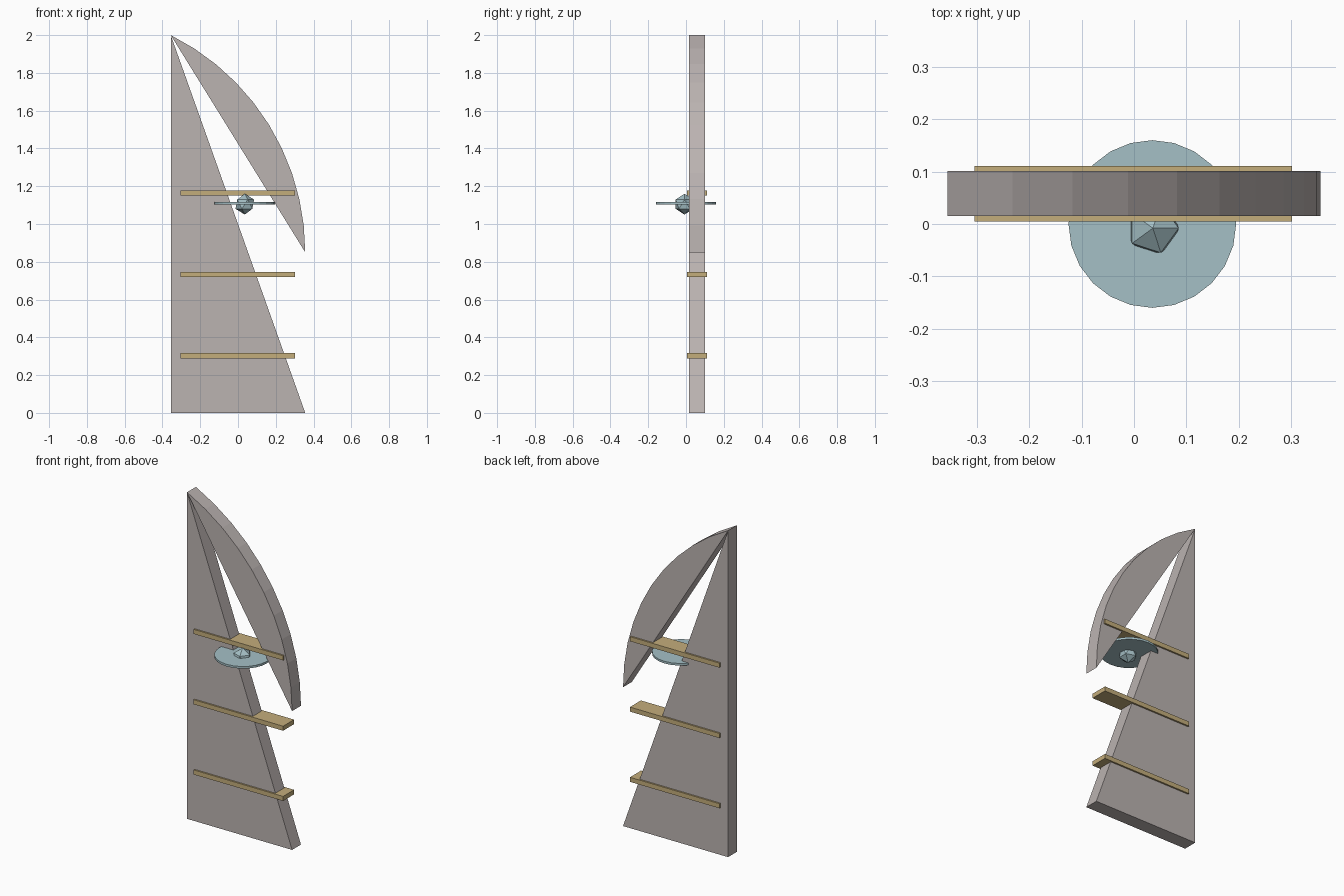
import bpy, bmesh, math

if "Cube" in bpy.data.objects:
    bpy.data.objects.remove(bpy.data.objects["Cube"])


def material(name, rgb):
    m = bpy.data.materials.new(name)
    m.diffuse_color = [((c / 255 + 0.055) / 1.055) ** 2.4 for c in rgb] + [1]
    m.use_nodes = True
    m.node_tree.nodes["Principled BSDF"].inputs["Base Color"].default_value = m.diffuse_color
    return m


grey = material("warm grey", (187, 179, 177))
brass = material("tan brass", (196, 173, 123))
blue = material("pale blue metal", (165, 192, 198))


def prism(name, profile, y0, y1, mat):
    """Extrude an x/z outline from y0 to y1."""
    bm = bmesh.new()
    face = bm.faces.new([bm.verts.new((x, y0, z)) for x, z in profile])
    ext = bmesh.ops.extrude_face_region(bm, geom=[face])
    bmesh.ops.translate(bm, vec=(0, y1 - y0, 0),
                        verts=[v for v in ext["geom"] if isinstance(v, bmesh.types.BMVert)])
    bmesh.ops.recalc_face_normals(bm, faces=bm.faces)
    mesh = bpy.data.meshes.new(name)
    bm.to_mesh(mesh)
    bm.free()
    obj = bpy.data.objects.new(name, mesh)
    bpy.context.collection.objects.link(obj)
    mesh.materials.append(mat)
    return obj


# Triangular door panel
W, SPRING, TOP = 0.356, 0.85, 2.0
Y0, Y1 = 0.015, 0.101
prism("door_panel", [(-W, 0), (W, 0), (-W, TOP)], Y0, Y1, grey)

# Arched segment: half of a pointed arch closed by its chord
rise = TOP - SPRING
R = ((2 * W) ** 2 + rise ** 2) / (4 * W)
sweep = math.asin(rise / R)
arc = [(W - R + R * math.cos(sweep * i / 10), SPRING + R * math.sin(sweep * i / 10))
       for i in range(11)]
prism("arched_segment", arc, Y0, Y1, grey)

# Three cross straps
for i, z in enumerate((0.303, 0.733, 1.164)):
    prism(f"strap_{i + 1}", [(-0.304, z - 0.014), (0.302, z - 0.014),
                             (0.302, z + 0.014), (-0.304, z + 0.014)], 0.005, 0.111, brass)

# Flat round handle plate
bpy.ops.mesh.primitive_cylinder_add(vertices=24, radius=0.16, depth=0.013,
                                    location=(0.035, 0, 1.111))
plate = bpy.context.object
plate.name = "handle_plate"
plate.data.materials.append(blue)

# Faceted knob
bpy.ops.mesh.primitive_ico_sphere_add(subdivisions=1, radius=0.055,
                                      location=(0.036, -0.008, 1.105))
knob = bpy.context.object
knob.name = "knob"
knob.data.materials.append(blue)
